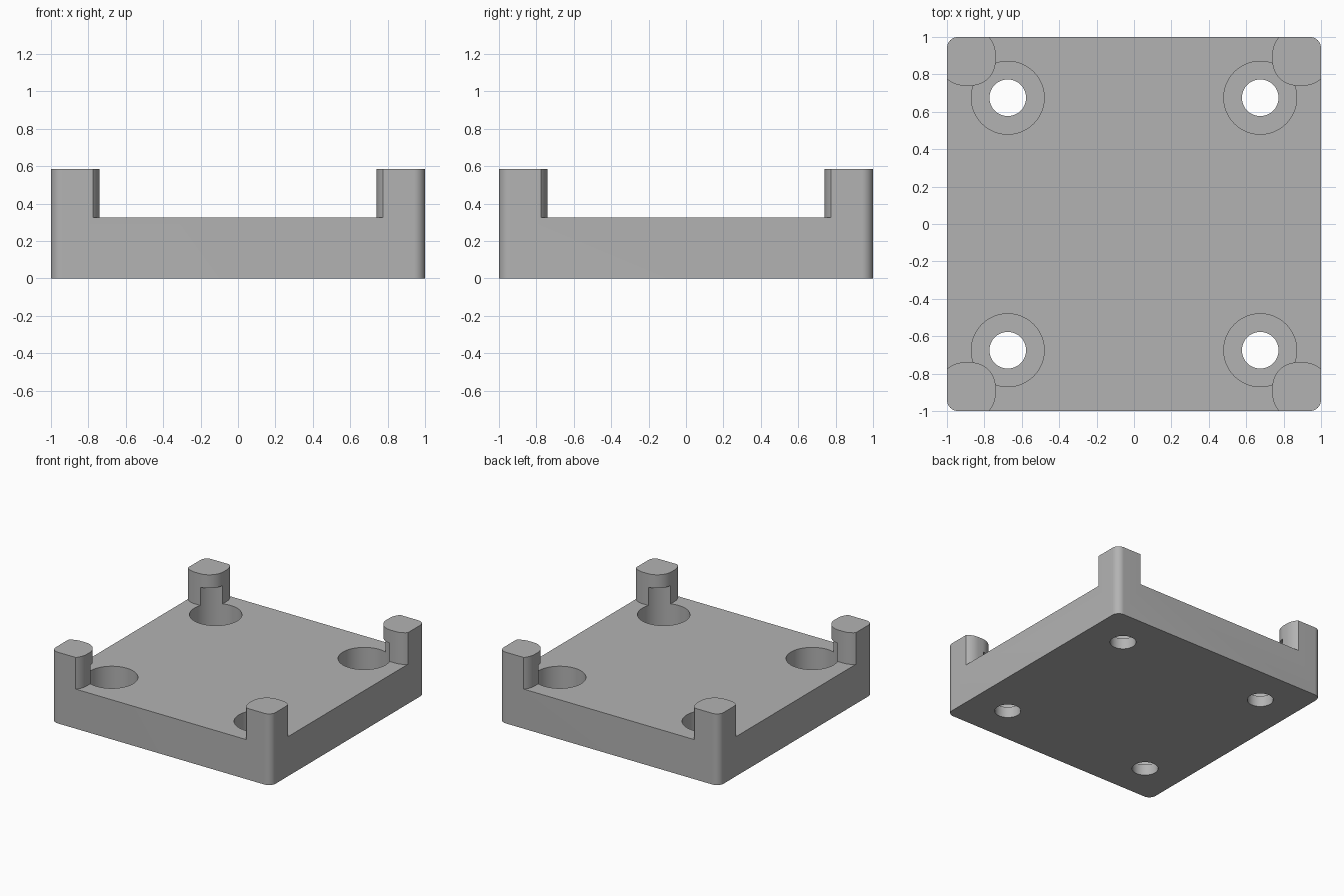
import bpy
import bmesh
from math import cos, sin, pi

cube = bpy.data.objects.get("Cube")
if cube:
    bpy.data.objects.remove(cube, do_unlink=True)

HEIGHT = 0.585       # top of the corner posts
PLATE_TOP = 0.325
HOLE = 0.675         # screw position from the centre
CORNERS = [(x, y) for x in (-1, 1) for y in (-1, 1)]

grey = bpy.data.materials.new("plain grey")
grey.use_nodes = True
grey.diffuse_color = (0.45, 0.45, 0.45, 1)
grey.node_tree.nodes["Principled BSDF"].inputs["Base Color"].default_value = (0.45, 0.45, 0.45, 1)


def rounded_square(cx, cy, half, radius, steps=12):
    """Outline of a square with rounded corners."""
    inner = half - radius
    points = []
    for quarter, (sx, sy) in enumerate([(1, 1), (-1, 1), (-1, -1), (1, -1)]):
        for i in range(steps + 1):
            a = (quarter + i / steps) * pi / 2
            points.append((cx + sx * inner + radius * cos(a),
                           cy + sy * inner + radius * sin(a)))
    return points


def circle(cx, cy, radius, steps=64):
    return [(cx + radius * cos(2 * pi * i / steps),
             cy + radius * sin(2 * pi * i / steps)) for i in range(steps)]


def prism(name, outline, z0, z1):
    """Extrude a flat outline from z0 up to z1."""
    bm = bmesh.new()
    base = bm.faces.new([bm.verts.new((x, y, z0)) for x, y in outline])
    top = bmesh.ops.extrude_face_region(bm, geom=[base])["geom"]
    verts = [v for v in top if isinstance(v, bmesh.types.BMVert)]
    bmesh.ops.translate(bm, verts=verts, vec=(0, 0, z1 - z0))
    bmesh.ops.recalc_face_normals(bm, faces=bm.faces)
    mesh = bpy.data.meshes.new(name)
    bm.to_mesh(mesh)
    bm.free()
    mesh.materials.append(grey)
    obj = bpy.data.objects.new(name, mesh)
    bpy.context.collection.objects.link(obj)
    return obj


def combine(target, tool, operation):
    """Apply a boolean and discard the tool."""
    tool.hide_render = True
    bpy.ops.object.select_all(action="DESELECT")
    bpy.context.view_layer.objects.active = target
    target.select_set(True)
    mod = target.modifiers.new(operation.lower(), "BOOLEAN")
    mod.operation = operation
    mod.solver = "EXACT"
    mod.object = tool
    bpy.ops.object.modifier_apply(modifier=mod.name)
    bpy.data.objects.remove(tool, do_unlink=True)


# Oversized slab and corner posts, trimmed together to the rounded outline
base = prism("mounting_base", rounded_square(0, 0, 1.2, 0.05), -0.2, PLATE_TOP)
for sx, sy in CORNERS:
    post = prism("corner_post", rounded_square(sx * 0.89, sy * 0.89, 0.15, 0.13), -0.1, 0.8)
    combine(base, post, "UNION")
combine(base, prism("outer_shape", rounded_square(0, 0, 1, 0.06), 0, HEIGHT), "INTERSECT")

# Screw holes with wide counterbores that also notch the posts
for sx, sy in CORNERS:
    combine(base, prism("counterbore", circle(sx * HOLE, sy * HOLE, 0.195), 0.09, 0.475), "DIFFERENCE")
    combine(base, prism("screw_hole", circle(sx * HOLE, sy * HOLE, 0.098), -0.1, 0.3), "DIFFERENCE")

base.select_set(True)
bpy.context.view_layer.objects.active = base
bpy.ops.object.shade_smooth_by_angle(angle=pi / 6)
